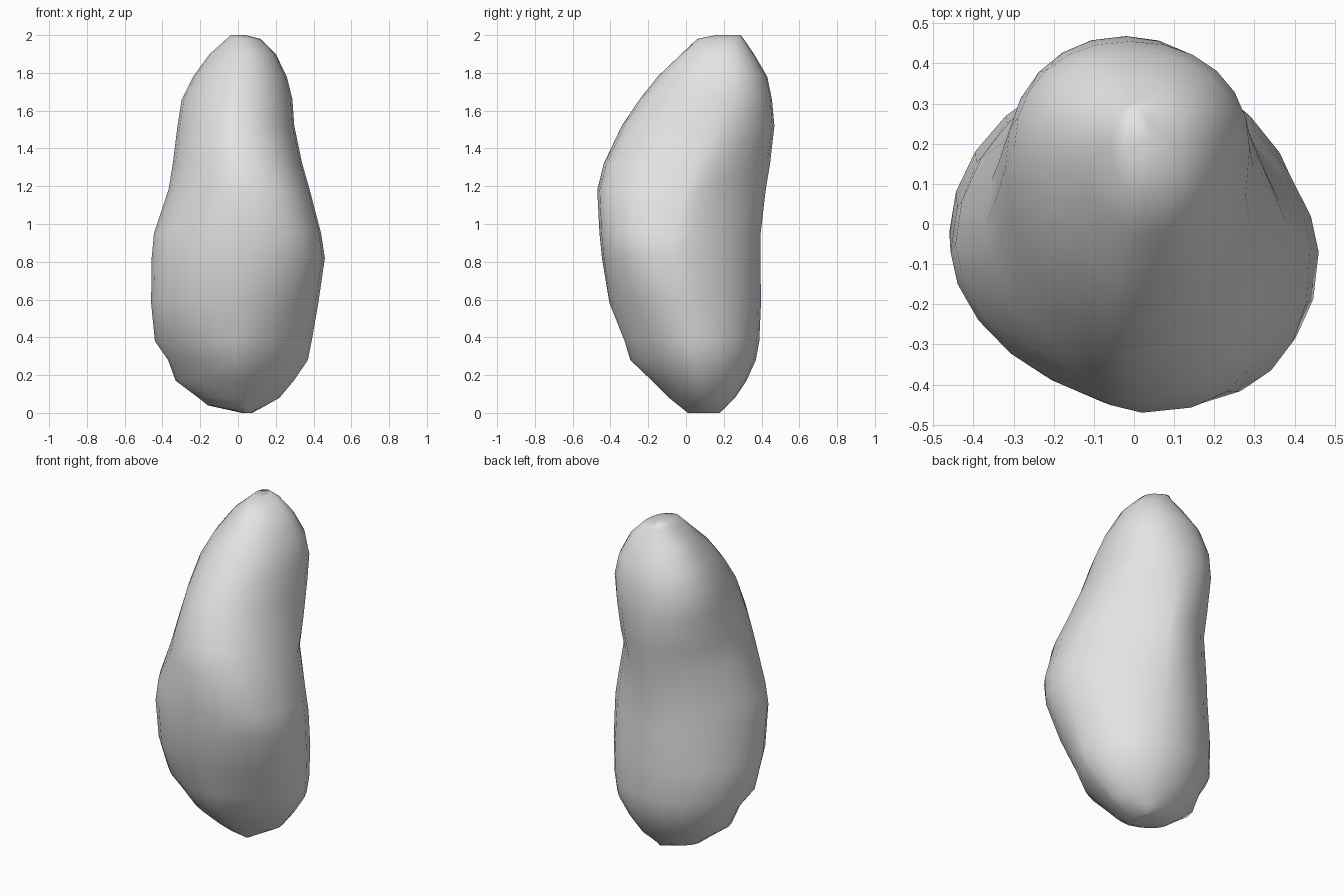
import bpy, bmesh, math

# Cross-sections: z, x_min, x_max, y_min, y_max, widest-point x, widest-point y
SECTIONS = [
    (0.00, 0.02, 0.075, 0.01, 0.18, 0.05, 0.10),
    (0.04, -0.16, 0.15, -0.04, 0.22, 0.02, 0.09),
    (0.08, -0.21, 0.22, -0.09, 0.26, 0.02, 0.08),
    (0.17, -0.33, 0.295, -0.18, 0.32, 0.01, 0.06),
    (0.28, -0.37, 0.37, -0.295, 0.37, 0.0, 0.04),
    (0.38, -0.44, 0.39, -0.325, 0.388, 0.0, 0.02),
    (0.58, -0.46, 0.425, -0.405, 0.397, 0.0, -0.02),
    (0.82, -0.457, 0.46, -0.445, 0.394, 0.0, -0.07),
    (0.95, -0.445, 0.44, -0.458, 0.395, 0.01, -0.05),
    (1.18, -0.368, 0.38, -0.47, 0.422, 0.02, 0.0),
    (1.32, -0.345, 0.34, -0.435, 0.445, 0.0, 0.06),
    (1.52, -0.32, 0.298, -0.34, 0.468, -0.02, 0.14),
    (1.66, -0.298, 0.288, -0.245, 0.455, -0.01, 0.19),
    (1.78, -0.238, 0.258, -0.15, 0.43, 0.0, 0.21),
    (1.90, -0.15, 0.20, -0.025, 0.36, 0.02, 0.21),
    (1.98, -0.06, 0.12, 0.06, 0.305, 0.02, 0.21),
    (2.00, -0.04, 0.04, 0.16, 0.29, 0.0, 0.23),
]
# Fullness of each quarter (2 = round, lower = flatter), as (z, exponent)
BACK_RIGHT = [(0.4, 2.0), (0.8, 1.65), (1.16, 1.3), (1.6, 2.15), (2, 2.1)]
BACK_LEFT = [(0.2, 1.9), (1.0, 1.9), (1.6, 2.2), (2, 2)]
FRONT_LEFT = [(0.17, 1.7), (0.28, 1.55), (0.42, 1.9), (0.95, 1.7), (2, 1.65)]
FRONT_RIGHT = [(0.3, 1.5), (0.7, 2.0), (1.0, 2.8), (1.25, 2.4), (1.6, 2.1)]
QUARTERS = [BACK_RIGHT, BACK_LEFT, FRONT_LEFT, FRONT_RIGHT]
SIDES = 24


def sample(curve, z):
    if z <= curve[0][0]:
        return curve[0][1]
    for (z0, v0), (z1, v1) in zip(curve, curve[1:]):
        if z <= z1:
            return v0 + (v1 - v0) * (z - z0) / (z1 - z0)
    return curve[-1][1]


def ring(bm, z, x0, x1, y0, y1, cx, cy):
    verts = []
    for i in range(SIDES):
        t = 2 * math.pi * i / SIDES
        e = 2 / sample(QUARTERS[i * 4 // SIDES], z)
        c, s = math.cos(t), math.sin(t)
        c = 0 if abs(c) < 1e-6 else c
        s = 0 if abs(s) < 1e-6 else s
        rx = x1 - cx if c > 0 else x0 - cx
        ry = y1 - cy if s > 0 else y0 - cy
        verts.append(bm.verts.new((cx + rx * abs(c) ** e,
                                   cy + ry * abs(s) ** e, z)))
    return verts


# Stone body lofted through the sections
bm = bmesh.new()
rings = [ring(bm, *row) for row in SECTIONS]
for a, b in zip(rings, rings[1:]):
    for i in range(SIDES):
        j = (i + 1) % SIDES
        bm.faces.new((a[i], a[j], b[j], b[i]))
bm.faces.new(rings[0][::-1])
bm.faces.new(rings[-1])
bmesh.ops.recalc_face_normals(bm, faces=bm.faces)
for f in bm.faces:
    f.smooth = True
mesh = bpy.data.meshes.new("stone")
bm.to_mesh(mesh)
bm.free()
stone = bpy.data.objects.new("stone", mesh)
bpy.context.collection.objects.link(stone)

# Plain grey stone colour
grey = bpy.data.materials.new("light grey")
grey.diffuse_color = (0.78, 0.77, 0.765, 1)
mesh.materials.append(grey)
